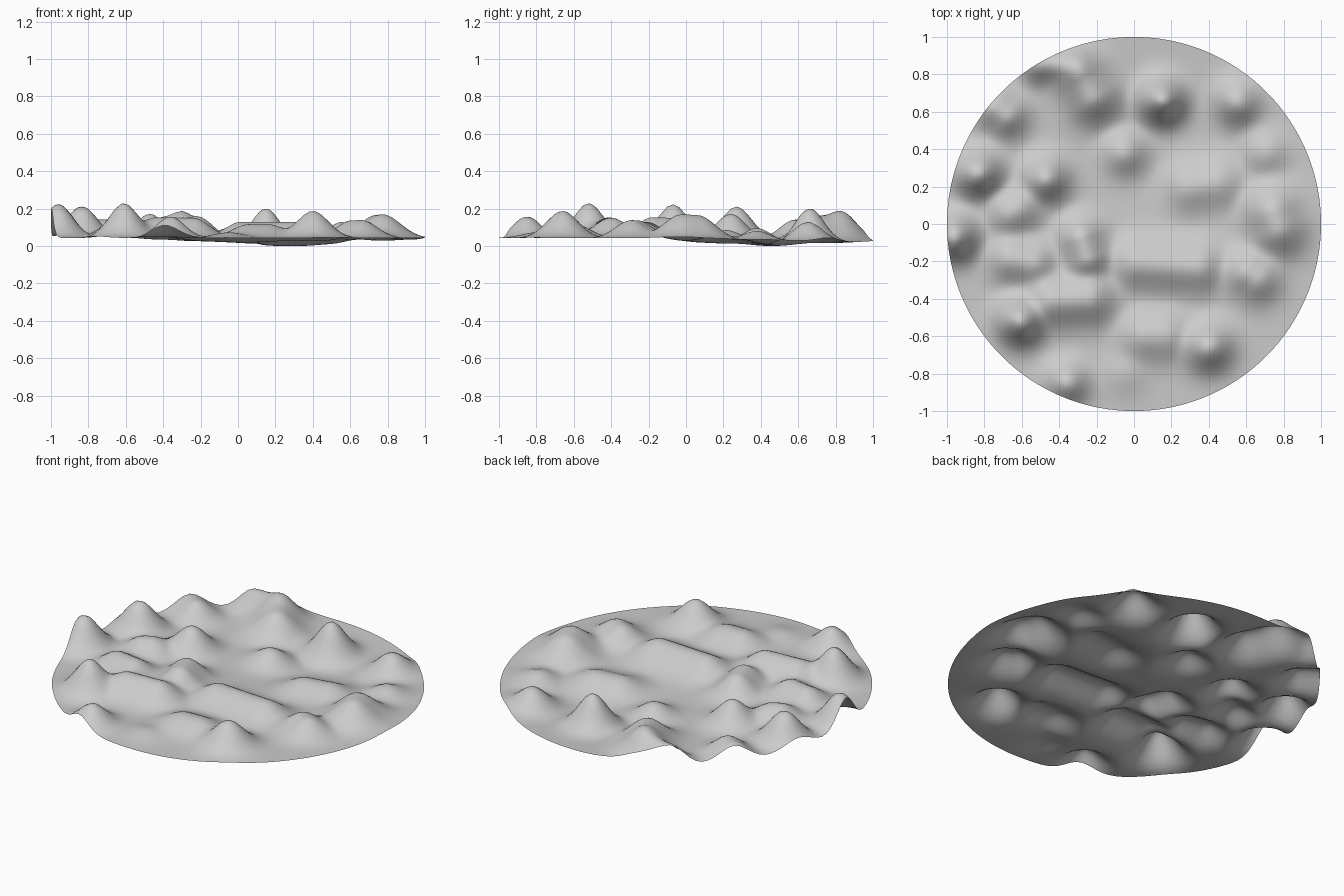
import bpy, bmesh, math

# Hills and ridges: x1, y1, x2, y2, height, spread
HILLS = [
    (-.96, -.07, -.96, -.07, .18, .08),
    (-.84, .27, -.83, .27, .168, .08),
    (-.61, -.52, -.61, -.52, .185, .08),
    (.15, .66, .15, .66, .195, .08),
    (.40, -.66, .40, -.66, .145, .085),
    (.55, .65, .55, .65, .115, .08),
    (-.22, .68, -.28, .78, .135, .095),
    (-.32, .85, -.50, .86, .11, .07),
    (-.68, .58, -.74, .62, .10, .075),
    (-.47, .24, -.47, .24, .135, .08),
    (-.66, .06, -.62, .08, .085, .08),
    (-.05, .38, -.05, .38, .085, .08),
    (-.66, -.19, -.54, -.21, .09, .08),
    (-.28, -.08, -.25, -.18, .115, .08),
    (-.44, -.41, -.24, -.40, .11, .09),
    (.02, -.21, .34, -.23, .095, .09),
    (.30, .20, .44, .22, .075, .09),
    (.74, .06, .77, -.02, .135, .10),
    (.61, -.26, .66, -.29, .10, .085),
    (.70, .38, .70, .38, .06, .08),
    (-.36, -.85, -.36, -.85, .115, .075),
    (.06, -.60, .16, -.60, .075, .09),
    (-.05, -.80, -.05, -.80, .03, .08),
]
RINGS, SIDES = 80, 180


def height(x, y):
    # Flat ground with one broad hollow, hills blended together on top
    base = .05 - .045 * math.exp(-((x - .25) ** 2 + (y - .45) ** 2) / .30)
    total = 0
    for x1, y1, x2, y2, h, s in HILLS:
        dx, dy = x2 - x1, y2 - y1
        t = max(0, min(1, ((x - x1) * dx + (y - y1) * dy) / (dx * dx + dy * dy + 1e-9)))
        d2 = (x - x1 - t * dx) ** 2 + (y - y1 - t * dy) ** 2
        total += (h * math.exp(-d2 / (2 * s * s))) ** 2
    return base + math.sqrt(total)


# Round terrain sheet made of concentric rings
bm = bmesh.new()
centre = bm.verts.new((0, 0, height(0, 0)))
rings = []
for i in range(1, RINGS + 1):
    r = i / RINGS
    ring = []
    for j in range(SIDES):
        a = 2 * math.pi * j / SIDES
        x, y = r * math.cos(a), r * math.sin(a)
        ring.append(bm.verts.new((x, y, height(x, y))))
    rings.append(ring)
for j in range(SIDES):
    k = (j + 1) % SIDES
    bm.faces.new((centre, rings[0][j], rings[0][k]))
    for a, b in zip(rings, rings[1:]):
        bm.faces.new((a[j], b[j], b[k], a[k]))

# Rest the lowest point on the ground
low = min(v.co.z for v in bm.verts)
for v in bm.verts:
    v.co.z -= low
for f in bm.faces:
    f.smooth = True

mesh = bpy.data.meshes.new("terrain_disc")
bm.to_mesh(mesh)
bm.free()
bpy.context.collection.objects.link(bpy.data.objects.new("terrain_disc", mesh))
